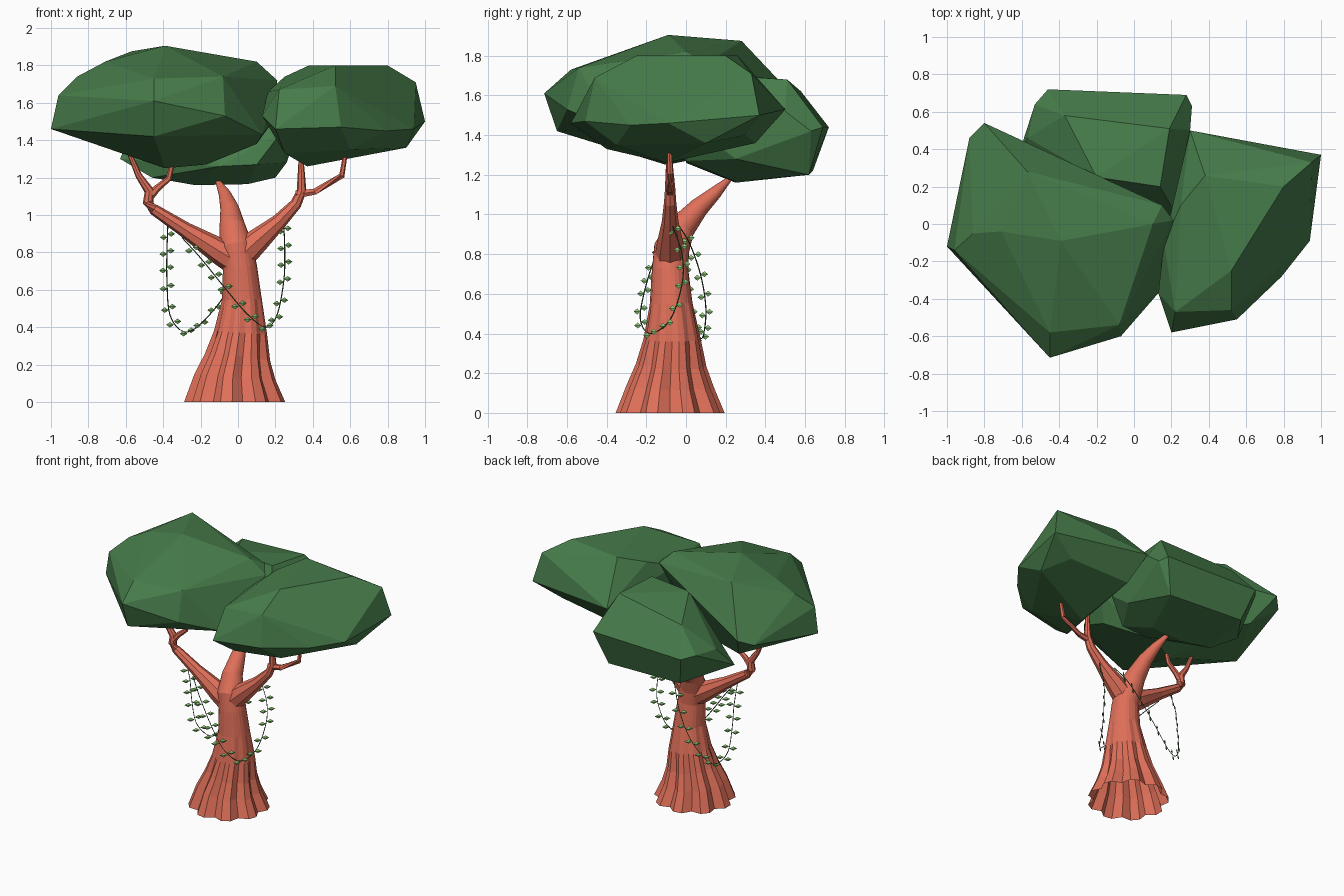
import bpy, bmesh, math
from mathutils import Vector


def material(name, col):
    m = bpy.data.materials.new(name)
    m.diffuse_color = (*col, 1)
    return m


BARK = material("bark", (0.74, 0.16, 0.10))
CANOPY = material("canopy_green", (0.062, 0.20, 0.068))
VINE = material("vine_green", (0.06, 0.14, 0.05))
LEAF = material("leaf_green", (0.30, 0.66, 0.20))


def finish(bm, name, mat):
    me = bpy.data.meshes.new(name)
    bmesh.ops.recalc_face_normals(bm, faces=bm.faces)
    bm.to_mesh(me)
    bm.free()
    me.materials.append(mat)
    ob = bpy.data.objects.new(name, me)
    bpy.context.collection.objects.link(ob)
    return ob


def limb(name, path, n, mat=BARK):
    """Loft n-sided rings along a path of (x, y, z, radius, flute)."""
    bm = bmesh.new()
    pts = [Vector(p[:3]) for p in path]
    rings = []
    for i, p in enumerate(path):
        t = (pts[min(i + 1, len(pts) - 1)] - pts[max(i - 1, 0)]).normalized()
        ref = Vector((1, 0, 0)) if abs(t.x) < 0.75 else Vector((0, 1, 0))
        u = (ref - t * ref.dot(t)).normalized()
        v = t.cross(u)
        flute = p[4] if len(p) > 4 else 0
        ring = []
        for k in range(n):
            a = 2 * math.pi * k / n
            r = p[3] * (1 - flute * (k % 3 == 0))
            ring.append(bm.verts.new(pts[i] + (u * math.cos(a) + v * math.sin(a)) * r))
        rings.append(ring)
    for a, b in zip(rings, rings[1:]):
        for k in range(n):
            j = (k + 1) % n
            bm.faces.new((a[k], a[j], b[j], b[k]))
    bm.faces.new(rings[-1])
    return finish(bm, name, mat)


# Trunk with fluted open base, bending back into the rear branch
limb("trunk", [(-.015, -.08, 0, .275, .15), (-.015, -.08, .13, .222, .17), (.0, -.075, .24, .178, .15),
               (.015, -.07, .37, .145, .08), (.022, -.075, .55, .108, .03), (.01, -.08, .72, .092, 0),
               (-.01, -.072, .83, .09, 0), (-.03, -.022, .935, .07, 0), (-.045, .065, 1.035, .05, 0),
               (-.07, .148, 1.11, .033, 0), (-.11, .225, 1.185, .012, 0)], 27)

# Side branches and their forks
limb("left_branch", [(.03, -.08, .73, .083), (-.1, -.08, .807, .07), (-.28, -.08, .92, .042),
                     (-.45, -.08, 1.03, .03), (-.48, -.08, 1.07, .03), (-.475, -.08, 1.13, .026),
                     (-.53, -.085, 1.21, .018), (-.585, -.085, 1.34, .012)], 8)
limb("left_fork", [(-.48, -.08, 1.09, .024), (-.43, -.08, 1.145, .019),
                   (-.37, -.08, 1.195, .016), (-.34, -.085, 1.32, .011)], 6)
limb("right_branch", [(-.02, -.08, .75, .083), (.1, -.08, .86, .066), (.22, -.08, .965, .042),
                      (.31, -.08, 1.06, .031), (.34, -.08, 1.13, .026), (.337, -.085, 1.32, .012)], 8)
limb("right_fork", [(.31, -.08, 1.11, .024), (.41, -.08, 1.125, .019),
                    (.555, -.08, 1.21, .016), (.58, -.085, 1.36, .011)], 6)


def canopy(name, points):
    """Faceted foliage mass: hull of a few corner points, flat facets merged."""
    bm = bmesh.new()
    for p in points:
        bm.verts.new(p)
    res = bmesh.ops.convex_hull(bm, input=bm.verts)
    junk = {g for g in res["geom_interior"] + res["geom_unused"] if isinstance(g, bmesh.types.BMVert)}
    bmesh.ops.delete(bm, geom=list(junk), context='VERTS')
    bmesh.ops.dissolve_limit(bm, angle_limit=math.radians(9), verts=bm.verts, edges=bm.edges)
    finish(bm, name, CANOPY)


canopy("left_canopy", [
    (-1, -.12, 1.46), (-.96, -.14, 1.64), (-.88, .46, 1.56), (-.8, .54, 1.6), (.15, .1, 1.76),
    (.21, .02, 1.72), (.2, -.1, 1.52), (.13, -.37, 1.43), (-.07, -.6, 1.53), (-.08, -.54, 1.74),
    (-.45, -.715, 1.61), (-.45, -.58, 1.73), (-.39, -.09, 1.905), (-.57, .28, 1.875),
    (-.86, -.05, 1.74), (-.71, -.04, 1.82), (.1, 0, 1.82),
    (-.39, -.1, 1.25), (-.17, 0, 1.27), (-.83, 0, 1.41), (-.45, -.65, 1.42), (.1, -.2, 1.38), (-.7, .38, 1.42)])
canopy("right_canopy", [
    (.3, .5, 1.53), (1, .37, 1.5), (.95, .33, 1.71), (.94, -.09, 1.46), (.79, -.28, 1.45),
    (.55, -.51, 1.47), (.2, -.58, 1.46), (.13, -.37, 1.53), (.16, -.1, 1.66), (.22, -.47, 1.67),
    (.52, -.46, 1.69), (.38, .26, 1.8), (.8, .2, 1.8), (.52, -.25, 1.8), (.25, .1, 1.74),
    (.37, -.1, 1.26), (.9, .1, 1.36), (.25, -.4, 1.33), (.6, -.35, 1.35), (.35, .35, 1.36), (.8, .3, 1.4)])
canopy("rear_canopy", [
    (-.63, .33, 1.3), (-.57, .46, 1.45), (-.53, .64, 1.46), (-.46, .72, 1.44), (.28, .69, 1.44),
    (.31, .63, 1.42), (.3, .5, 1.52), (.19, .51, 1.68), (-.37, .58, 1.62), (-.2, .25, 1.7),
    (.14, .2, 1.7), (.23, .04, 1.44), (-.4, .64, 1.22), (.2, .62, 1.2), (-.23, .25, 1.16), (.05, .25, 1.165),
    (-.46, .25, 1.2), (.26, .25, 1.28), (-.1, 0, 1.26), (.1, 0, 1.27)])


def smooth_path(pts, steps=5):
    """Catmull-Rom samples through the points."""
    p = [Vector(q) for q in pts]
    p = [2 * p[0] - p[1]] + p + [2 * p[-1] - p[-2]]
    out = []
    for a, b, c, d in zip(p, p[1:], p[2:], p[3:]):
        for s in range(steps):
            t = s / steps
            out.append(.5 * (2 * b + (c - a) * t + (2 * a - 5 * b + 4 * c - d) * t * t
                             + (3 * b - a - 3 * c + d) * t ** 3))
    return out + [p[-2]]


def vine(name, pts):
    path = smooth_path(pts)
    limb(name, [(*q, .003) for q in path], 4, VINE)
    # Paired upright diamond leaves at even spacing
    bm = bmesh.new()
    dist = 0.0
    for a, b in zip(path, path[1:]):
        dist += (b - a).length
        if dist < .085:
            continue
        dist = 0.0
        for side in (-1, 1):
            base = b + Vector((0, 0, .009 * side))
            d = Vector((.75 * side, .66 * side, 0))
            up = Vector((0, 0, .015))
            thick = Vector((-.66, .75, 0)) * .005
            mid = base + d * .027
            corners = (base, mid + up, base + d * .054, mid - up)
            ring = [bm.verts.new(x) for x in corners]
            for h in (thick, -thick):
                peak = bm.verts.new(mid + h)
                for k in range(4):
                    bm.faces.new((ring[k], ring[(k + 1) % 4], peak))
    finish(bm, name + "_leaves", LEAF)


# Hanging vines: one in front of the trunk, one behind it
vine("front_vine", [(-.3, -.1, .88), (-.2, -.16, .77), (-.07, -.21, .61), (.05, -.23, .47), (.15, -.18, .4),
                    (.21, -.08, .47), (.245, -.02, .65), (.25, -.02, .8), (.245, -.07, .95)])
vine("rear_vine", [(.14, -.04, .95), (.08, .02, .85), (0, .075, .69), (-.1, .1, .53), (-.22, .09, .4),
                   (-.3, .07, .38), (-.365, .03, .47), (-.38, 0, .65), (-.38, -.02, .8), (-.375, -.07, .95)])
